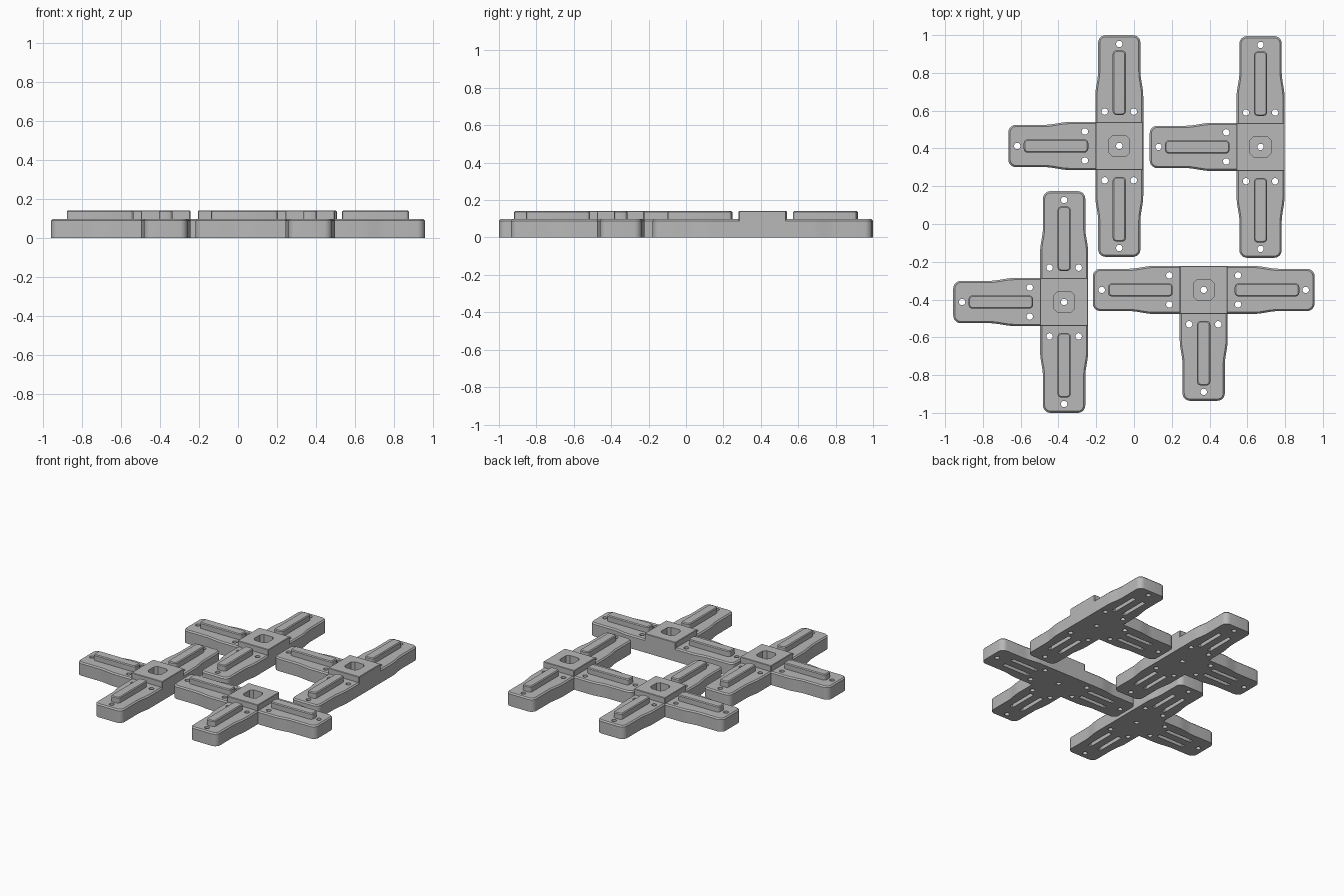
import bpy, bmesh, math
from mathutils import Vector, Matrix

if "Cube" in bpy.data.objects:
    bpy.data.objects.remove(bpy.data.objects["Cube"])

BASE_Z, TOP_Z = 0.098, 0.141      # arm deck and raised deck heights
HUB, REACH, TIP = 0.127, 0.587, 0.112  # hub half width, arm length, tip half width

grey = bpy.data.materials.new("grey_plastic")
grey.diffuse_color = (0.48, 0.48, 0.48, 1)
grey.use_nodes = True
grey.node_tree.nodes["Principled BSDF"].inputs["Base Color"].default_value = grey.diffuse_color


def prism(name, outline, z0, z1, chamfer=0.0):
    """Extrude an outline upward, optionally chamfering its top rim."""
    bm = bmesh.new()
    low = bm.faces.new([bm.verts.new((x, y, z0)) for x, y in outline])
    ext = bmesh.ops.extrude_face_region(bm, geom=[low])["geom"]
    tops = [v for v in ext if isinstance(v, bmesh.types.BMVert)]
    bmesh.ops.translate(bm, verts=tops, vec=(0, 0, z1 - z0))
    bmesh.ops.recalc_face_normals(bm, faces=bm.faces[:])
    if chamfer:
        rim = [e for e in bm.edges if all(v.co.z > z1 - 1e-5 for v in e.verts)]
        bmesh.ops.bevel(bm, geom=rim, offset=chamfer, segments=1, affect='EDGES')
    mesh = bpy.data.meshes.new(name)
    bm.to_mesh(mesh)
    bm.free()
    mesh.materials.append(grey)
    obj = bpy.data.objects.new(name, mesh)
    bpy.context.collection.objects.link(obj)
    return obj


def rounded(hx, hy, r, steps, cx=0.0, cy=0.0):
    """Rectangle outline with rounded corners (steps=1 gives cut corners)."""
    pts = []
    for k, (sx, sy) in enumerate([(1, 1), (-1, 1), (-1, -1), (1, -1)]):
        for i in range(steps + 1):
            a = math.pi / 2 * (k + i / steps)
            pts.append((cx + sx * (hx - r) + r * math.cos(a),
                        cy + sy * (hy - r) + r * math.sin(a)))
    return pts


def circle(x, y, r=0.017, n=20):
    return [(x + r * math.cos(2 * math.pi * i / n),
             y + r * math.sin(2 * math.pi * i / n)) for i in range(n)]


def arm_side():
    """One long side of an arm, from hub to the tip: straight, S-curve, rounded tip."""
    pts = [(HUB, HUB)]
    for i in range(9):
        t = i / 8
        pts.append((0.265 + 0.13 * t, HUB - (HUB - TIP) * t * t * (3 - 2 * t)))
    r = 0.04
    for i in range(7):
        a = math.pi / 2 * (1 - i / 6)
        pts.append((REACH - r + r * math.cos(a), TIP - r + r * math.sin(a)))
    return pts


def turn(pts, quarter):
    c, s = [(1, 0), (0, 1), (-1, 0), (0, -1)][quarter]
    return [(c * x - s * y, s * x + c * y) for x, y in pts]


def combine(target, tool, operation):
    mod = target.modifiers.new("combine", 'BOOLEAN')
    mod.operation, mod.object, mod.solver = operation, tool, 'EXACT'
    bpy.context.view_layer.update()
    deps = bpy.context.evaluated_depsgraph_get()
    mesh = bpy.data.meshes.new_from_object(target.evaluated_get(deps))
    target.modifiers.clear()
    target.data = mesh
    bpy.data.objects.remove(tool)


# T-shaped base with arms to -x, -y and +x
upper = arm_side()
arm = [(x, -y) for x, y in upper] + upper[::-1]
outline = []
for q in (2, 3, 0):
    pts = turn(arm, q)
    outline += pts if not outline else pts[1:]   # neighbouring arms share a hub corner
connector = prism("t_connector", outline, 0, BASE_Z, 0.009)

# Raised hub and one raised rib per arm
combine(connector, prism("hub", rounded(HUB, HUB, 0.004, 1), 0, TOP_Z, 0.003), 'UNION')
rib = rounded(0.171, 0.035, 0.02, 3, 0.335)
for q in (2, 3, 0):
    combine(connector, prism("rib", turn(rib, q), 0.05, TOP_Z, 0.006), 'UNION')

# Hub pocket and centre hole
combine(connector, prism("pocket", rounded(0.055, 0.055, 0.02, 1), 0.07, 0.2), 'DIFFERENCE')
combine(connector, prism("hole", circle(0, 0), -0.1, 0.3), 'DIFFERENCE')

# Screw holes and the paired slots in the underside of each arm
for q in (2, 3, 0):
    for x, y in ((0.540, 0), (0.182, 0.077), (0.182, -0.077)):
        combine(connector, prism("hole", turn(circle(x, y), q), -0.1, 0.3), 'DIFFERENCE')
    for y in (-0.042, 0.042):
        slot = rounded(0.11, 0.014, 0.004, 1, 0.335, y)
        combine(connector, prism("slot", turn(slot, q), -0.1, 0.05), 'DIFFERENCE')

# Smooth the rounded walls, keep hard edges
bpy.ops.object.select_all(action='DESELECT')
connector.select_set(True)
bpy.context.view_layer.objects.active = connector
bpy.ops.object.shade_smooth_by_angle(angle=math.radians(25))

# Lay out the four connectors
places = [("back_left", -0.078, 0.413, -90), ("back_right", 0.670, 0.408, -90),
          ("front_left", -0.370, -0.413, -90), ("front_right", 0.369, -0.349, 0)]
for i, (name, x, y, angle) in enumerate(places):
    obj = connector if i == 0 else connector.copy()
    if i:
        bpy.context.collection.objects.link(obj)
    obj.name = name + "_t_connector"
    obj.matrix_world = Matrix.Translation((x, y, 0)) @ Matrix.Rotation(math.radians(angle), 4, 'Z')
